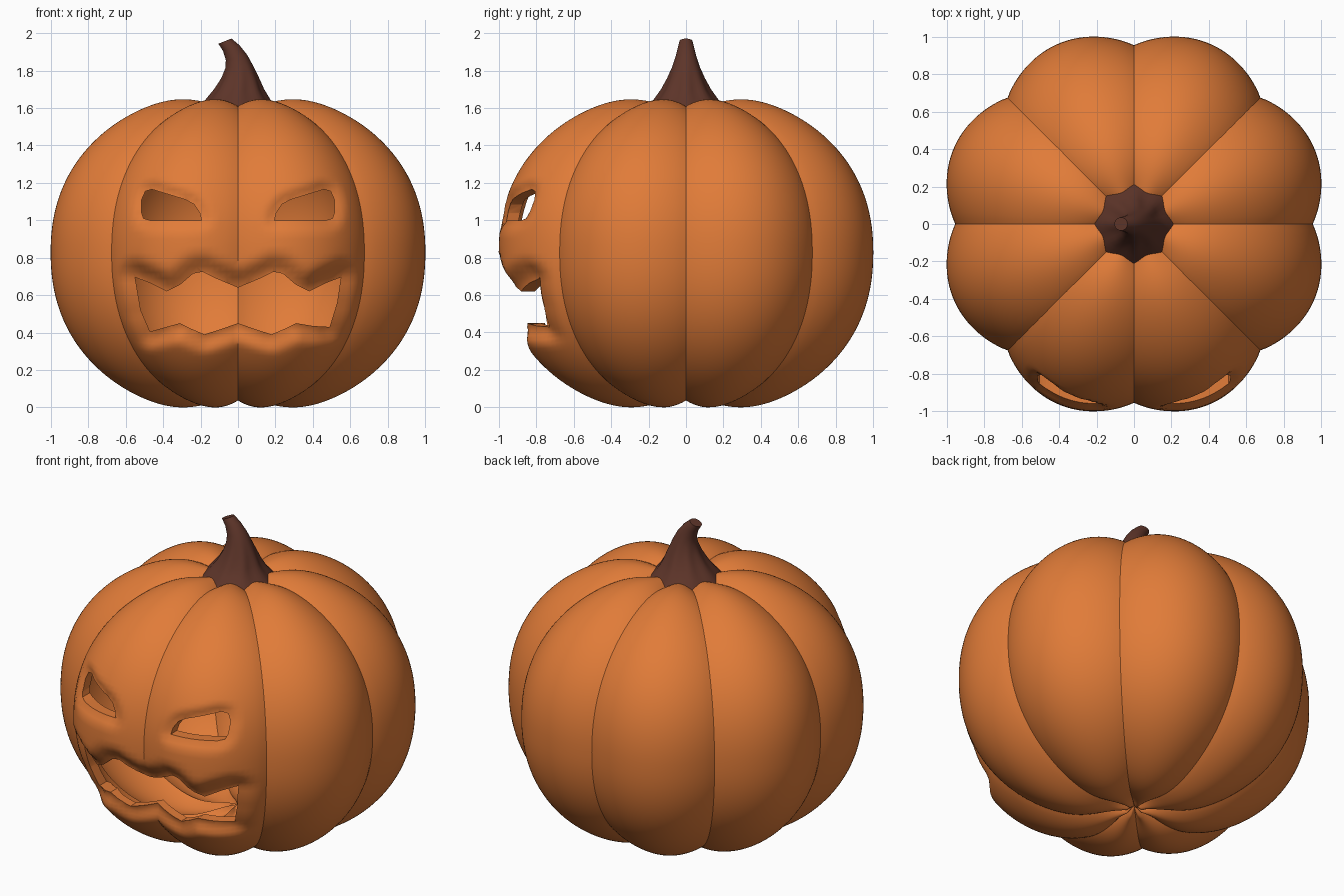
import bpy, bmesh, math
from mathutils import Vector

if "Cube" in bpy.data.objects:
    bpy.data.objects.remove(bpy.data.objects["Cube"])

MID_Z = 0.828
SEG, RINGS = 192, 96

# Face openings as front-view (x, z) outlines
EYE = [(0.195, 1.0), (0.205, 1.04), (0.235, 1.085), (0.28, 1.11), (0.46, 1.165),
       (0.495, 1.155), (0.515, 1.11), (0.515, 1.04), (0.505, 1.01), (0.47, 1.0)]
EYE_L = [(-x, z) for x, z in reversed(EYE)]
MOUTH = [(-0.55, 0.695), (-0.47, 0.665), (-0.38, 0.62), (-0.31, 0.655), (-0.24, 0.715),
         (-0.19, 0.725), (-0.12, 0.69), (0, 0.64), (0.12, 0.69), (0.19, 0.725),
         (0.24, 0.715), (0.31, 0.655), (0.38, 0.62), (0.47, 0.665), (0.55, 0.695),
         (0.53, 0.56), (0.49, 0.43), (0.40, 0.435), (0.31, 0.45), (0.25, 0.42), (0.18, 0.39),
         (0.1, 0.415), (0, 0.45), (-0.1, 0.415), (-0.18, 0.39), (-0.25, 0.42),
         (-0.31, 0.45), (-0.40, 0.425), (-0.47, 0.405), (-0.52, 0.52)]


def material(name, rgb):
    m = bpy.data.materials.new(name)
    m.diffuse_color = (*rgb, 1)
    m.use_nodes = True
    m.node_tree.nodes["Principled BSDF"].inputs["Base Color"].default_value = m.diffuse_color
    return m


def make_object(name, bm, mat=None):
    bmesh.ops.recalc_face_normals(bm, faces=bm.faces)
    me = bpy.data.meshes.new(name)
    bm.to_mesh(me)
    bm.free()
    ob = bpy.data.objects.new(name, me)
    bpy.context.collection.objects.link(ob)
    if mat:
        me.materials.append(mat)
    return ob


def smooth(ob, angle):
    bpy.ops.object.select_all(action='DESELECT')
    ob.select_set(True)
    bpy.context.view_layer.objects.active = ob
    bpy.ops.object.shade_smooth_by_angle(angle=math.radians(angle))


def outline_distance(x, z, poly):
    best, inside = 9.0, False
    for (ax, az), (bx, bz) in zip(poly, poly[1:] + poly[:1]):
        dx, dz = bx - ax, bz - az
        t = max(0, min(1, ((x - ax) * dx + (z - az) * dz) / (dx * dx + dz * dz)))
        best = min(best, math.hypot(x - ax - t * dx, z - az - t * dz))
        if (az > z) != (bz > z) and x < ax + (z - az) * dx / dz:
            inside = not inside
    return 0 if inside else best


def shell_point(t, a):
    # Eight lobes around a superellipse with dimpled poles
    w = abs(math.sin(4 * a)) ** 0.9
    rho = math.sin(t) ** 0.91
    c = -math.cos(t)
    h = (0.87 if c > 0 else 0.88) * abs(c) ** 0.91 - 0.1 * math.exp(-(rho / 0.25) ** 2) * abs(c)
    z = MID_Z + math.copysign(h, c) * (0.955 + 0.045 * w)
    r = rho * (0.955 + 0.09 * w)
    x, y = r * math.cos(a), r * math.sin(a)
    # Skin sinks in around the carved openings
    if y < -0.5 and abs(x) < 0.75:
        push = 0
        for poly, amt, reach in ((MOUTH, 0.065, 0.11), (EYE, 0.03, 0.06), (EYE_L, 0.03, 0.06)):
            d = min(1, outline_distance(x, z, poly) / reach)
            push = max(push, amt * (1 - d * d * (3 - 2 * d)))
        x, y = x * (1 - push / r), y * (1 - push / r)
    return Vector((x, y, z))


def add_loft(bm, rings, start, end):
    rows = [[bm.verts.new(p) for p in ring] for ring in rings]
    n = len(rows[0])
    for lo, hi in zip(rows, rows[1:]):
        for i in range(n):
            bm.faces.new((lo[i], lo[(i + 1) % n], hi[(i + 1) % n], hi[i]))
    for row, tip in ((rows[0], start), (rows[-1], end)):
        v = bm.verts.new(tip)
        for i in range(n):
            bm.faces.new((row[i], row[(i + 1) % n], v))


# Pumpkin: hollow shell, outer skin plus a scaled inner skin
orange = material("orange_skin", (0.75, 0.2, 0.04))
rings = [[shell_point(math.pi * j / RINGS, 2 * math.pi * i / SEG) for i in range(SEG)]
         for j in range(1, RINGS)]
poles = [Vector((0, 0, MID_Z - 0.745)), Vector((0, 0, MID_Z + 0.735))]
mid = Vector((0, 0, MID_Z))
bm = bmesh.new()
add_loft(bm, rings, *poles)
inner = [[mid + (p - mid) * 0.935 for p in ring] for ring in rings]
add_loft(bm, inner, *[mid + (p - mid) * 0.935 for p in poles])
pumpkin = make_object("pumpkin_shell", bm, orange)
# Inner skin must face the cavity
bm = bmesh.new()
bm.from_mesh(pumpkin.data)
bm.faces.ensure_lookup_table()
half = len(bm.faces) // 2
for k, group in enumerate((bm.faces[:half], bm.faces[half:])):
    f = group[SEG * RINGS // 2]
    outward = f.normal.dot(f.calc_center_median() - mid) > 0
    if outward == (k == 1):
        bmesh.ops.reverse_faces(bm, faces=group)
bm.to_mesh(pumpkin.data)
bm.free()

# Carve eyes and mouth
bm = bmesh.new()
for poly in (EYE, EYE_L, MOUTH):
    face = bm.faces.new([bm.verts.new((x, -1.3, z)) for x, z in poly])
    ext = bmesh.ops.extrude_face_region(bm, geom=[face], use_keep_orig=True)
    for v in ext["geom"]:
        if isinstance(v, bmesh.types.BMVert):
            v.co.y = -0.4
cutter = make_object("face_cutter", bm, orange)
cutter.hide_render = True
mod = pumpkin.modifiers.new("carve", 'BOOLEAN')
mod.operation, mod.solver, mod.object = 'DIFFERENCE', 'EXACT', cutter
bpy.context.view_layer.objects.active = pumpkin
bpy.ops.object.modifier_apply(modifier=mod.name)
bpy.data.objects.remove(cutter)
smooth(pumpkin, 40)

# Stem: fluted star base tapering into a bent, tilted tip
brown = material("brown_stem", (0.11, 0.035, 0.022))
STEM = [(0, 1.55, 0.15, 0, 0, 0), (0, 1.605, 0.205, 0.024, -0.022, 0),
        (0, 1.655, 0.16, 0.012, -0.008, 0), (0.006, 1.70, 0.128, 0.006, 0, 0),
        (0.012, 1.76, 0.098, 0.003, 0, 0), (0.006, 1.82, 0.074, 0, 0, 0.1),
        (-0.008, 1.87, 0.057, 0, 0, 0.25), (-0.036, 1.92, 0.044, 0, 0, 0.35),
        (-0.07, 1.957, 0.035, 0, 0, 0.4)]
N = 48
stem_rings = []
for cx, z, r, star, dz, tilt in STEM:
    ring = []
    for i in range(N):
        a = 2 * math.pi * i / N
        k = math.cos(8 * a)
        rr = r + star * k
        ring.append((cx + rr * math.cos(a), rr * math.sin(a), z + dz * k + tilt * rr * math.cos(a)))
    stem_rings.append(ring)
bm = bmesh.new()
add_loft(bm, stem_rings, (0, 0, 1.55), (-0.07, 0, 1.957))
smooth(make_object("stem", bm, brown), 45)
